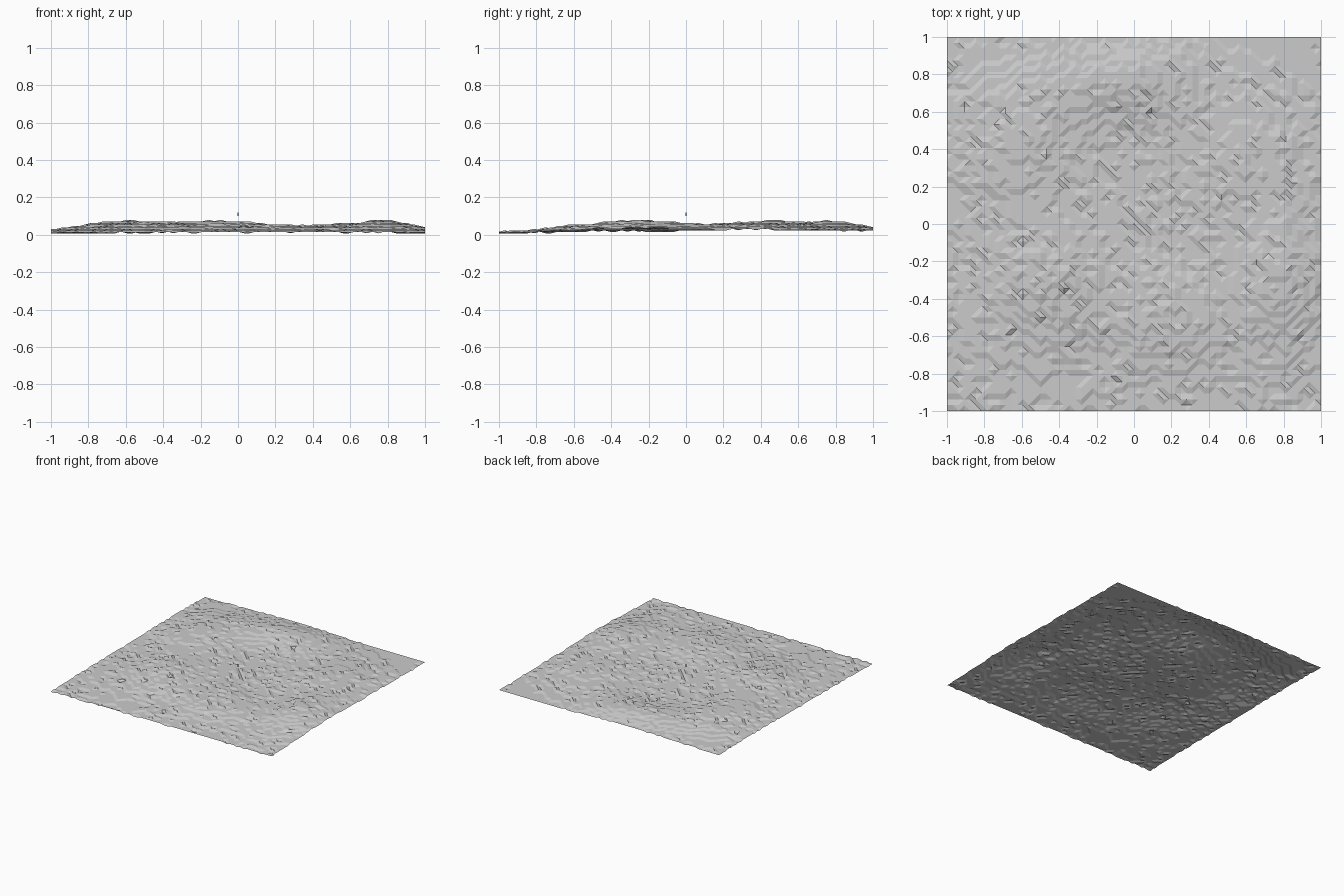
import bpy, bmesh, math, random
from mathutils import Vector, noise

if "Cube" in bpy.data.objects:
    bpy.data.objects.remove(bpy.data.objects["Cube"])

random.seed(7)
N = 64          # grid cells per side
STEP = 0.008    # heights snap to small terraces


def material(name, rgb):
    m = bpy.data.materials.new(name)
    m.diffuse_color = (*rgb, 1)
    m.use_nodes = True
    m.node_tree.nodes["Principled BSDF"].inputs["Base Color"].default_value = m.diffuse_color
    return m


def make_object(name, bm, mat):
    me = bpy.data.meshes.new(name)
    bm.to_mesh(me)
    bm.free()
    me.materials.append(mat)
    ob = bpy.data.objects.new(name, me)
    bpy.context.collection.objects.link(ob)
    return ob


# hills around a shallow basin: x, y, height, x spread, y spread
HILLS = [
    (-0.06, 0.77, 0.050, 0.28, 0.15),
    (-0.62, 0.45, 0.050, 0.21, 0.28),
    (-0.48, -0.30, 0.046, 0.22, 0.24),
    (0.78, -0.28, 0.056, 0.16, 0.27),
    (0.62, 0.38, 0.036, 0.22, 0.24),
    (0.18, -0.52, 0.036, 0.24, 0.20),
    (0.00, 0.05, 0.016, 0.40, 0.35),
]


def height(x, y):
    z = 0.018 + 0.005 * y
    for hx, hy, h, sx, sy in HILLS:
        z += h * math.exp(-0.5 * (((x - hx) / sx) ** 2 + ((y - hy) / sy) ** 2))
    z += 0.004 * noise.noise(Vector((x * 5, y * 5, 3.1)))
    rough = 0.003 if y > 0.75 else 0.0045       # calmer ground at the back
    z += random.uniform(-rough, rough)
    return max(0.005, round(z / STEP) * STEP)


# terrain: one open triangulated sheet
bm = bmesh.new()
bmesh.ops.create_grid(bm, x_segments=N, y_segments=N, size=1)
for v in bm.verts:
    v.co.z = height(v.co.x, v.co.y)
bmesh.ops.triangulate(bm, faces=bm.faces[:])
make_object("terrain", bm, material("light grey", (0.6, 0.6, 0.6)))

# tiny marker hovering over the middle
bm = bmesh.new()
bmesh.ops.create_cube(bm, size=1)
for v in bm.verts:
    v.co = (v.co.x * 0.007, v.co.y * 0.007, 0.11 + v.co.z * 0.02)
make_object("marker", bm, material("dark slate", (0.12, 0.13, 0.17)))
